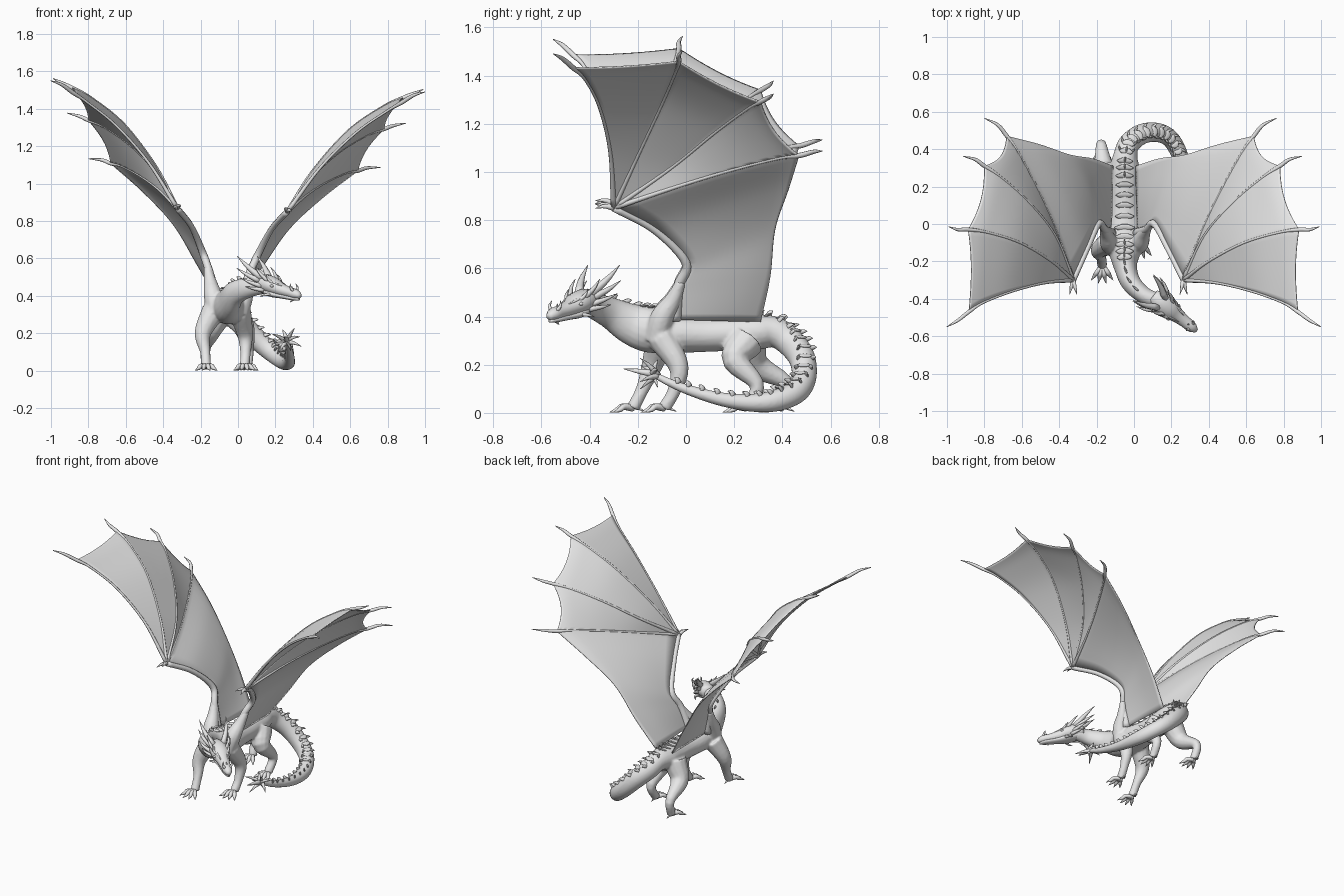
import bpy, bmesh, math
from mathutils import Vector

if "Cube" in bpy.data.objects:
    bpy.data.objects.remove(bpy.data.objects["Cube"])

GREY = (0.8, 0.8, 0.8, 1)
hide = bpy.data.materials.new("stone grey")
hide.use_nodes = True
hide.diffuse_color = GREY
hide.node_tree.nodes["Principled BSDF"].inputs["Base Color"].default_value = GREY
MID = -.05          # x of the body's centre line
UP = Vector((0, 0, 1))


def spline(pts, n):
    """Smooth curve through points of any dimension, n + 1 samples."""
    p = [Vector(q) for q in pts]
    p = [p[0] * 2 - p[1]] + p + [p[-1] * 2 - p[-2]]
    out = []
    for i in range(n + 1):
        u = i / n * (len(p) - 3)
        k = min(int(u), len(p) - 4)
        t = u - k
        a, b, c, d = p[k:k + 4]
        out.append((b * 2 + (c - a) * t + (a * 2 - b * 5 + c * 4 - d) * t ** 2
                    + (b * 3 - a - c * 3 + d) * t ** 3) * .5)
    return out


def frames(pts, n, ref=None):
    """Samples with position, side, up, tangent and the two radii."""
    s = spline(pts, n)
    pos = [Vector(q[:3]) for q in s]
    if ref is None:
        run = pos[-1] - pos[0]
        least = min(range(3), key=lambda j: abs(run[j]))
        ref = Vector([float(i == least) for i in range(3)])
    out = []
    for i, q in enumerate(s):
        t = (pos[min(i + 1, n)] - pos[max(i - 1, 0)]).normalized()
        side = t.cross(ref).normalized()
        out.append((pos[i], side, side.cross(t), t, max(q[3], .001), max(q[-1], .001)))
    return out


def loft(bm, pts, n=12, sides=10, ref=None):
    """Closed tube through stations (x, y, z, side radius[, up radius])."""
    rings = []
    for p, side, up, t, rs, ru in frames(pts, n, ref):
        ang = [math.tau * k / sides for k in range(sides)]
        rings.append([bm.verts.new(p + side * rs * math.cos(a) + up * ru * math.sin(a)) for a in ang])
    for a, b in zip(rings, rings[1:]):
        for k in range(sides):
            bm.faces.new((a[k], a[k - 1], b[k - 1], b[k]))
    bm.faces.new(rings[0])
    bm.faces.new(rings[-1][::-1])


def spike(bm, base, tip, r, bend=(0, 0, 0), thin=1, ref=None):
    """Curved, pointed horn or claw."""
    base, tip = Vector(base), Vector(tip)
    mid = (base + tip) / 2 + Vector(bend)
    loft(bm, [(*base, r * thin, r), (*mid, r * .65 * thin, r * .65), (*tip, .001, .001)], 5, 7, ref)


def make(name, bm):
    bmesh.ops.recalc_face_normals(bm, faces=bm.faces)
    me = bpy.data.meshes.new(name)
    bm.to_mesh(me)
    bm.free()
    me.materials.append(hide)
    me.shade_smooth()
    ob = bpy.data.objects.new(name, me)
    bpy.context.collection.objects.link(ob)
    return ob


def place(p, side):
    """Wing space to model space: mirrored, the pair leaning to the left."""
    x, y, z = p
    return Vector((MID + side * x + .045 * (z - .42), y, z - .03 * side * x))


# Neck, trunk and the tail curling round to the left
spine = [
    (.15, -.415, .455, .04, .042), (.06, -.385, .445, .045, .054), (-.015, -.315, .415, .053, .066),
    (-.045, -.23, .37, .062, .085), (MID, -.15, .345, .085, .095), (MID, -.05, .33, .095, .082),
    (MID, .08, .325, .082, .072), (MID, .2, .33, .08, .072), (MID, .3, .335, .08, .072),
    (-.045, .37, .335, .064, .064), (-.025, .43, .295, .058, .06), (.04, .48, .23, .055, .058),
    (.12, .49, .15, .052, .054), (.19, .46, .09, .048, .05), (.24, .38, .053, .045, .046),
    (.265, .28, .042, .039, .038), (.275, .15, .056, .03, .029), (.275, .02, .092, .023, .022),
    (.27, -.07, .127, .017, .017), (.26, -.14, .163, .013, .013)]
body = bmesh.new()
loft(body, spine, 120, 20, UP)

# Wing roots swelling into the shoulders
for s in (-1, 1):
    root = [(.12, -.02, .55, .02), (.1, -.055, .47, .035), (.082, -.1, .395, .05), (.06, -.125, .3, .05)]
    loft(body, [(*place(q[:3], s), q[3]) for q in root], 14, 12, Vector((1, 0, 0)))

# Legs: hip or shoulder, joint, ankle, foot
legs = {
    "left_front": [(.01, -.1, .31, .062), (.038, -.03, .19, .042), (.04, -.05, .09, .028), (.035, -.09, .02, .027)],
    "right_front": [(-.13, -.1, .32, .065), (-.188, -.14, .2, .045), (-.175, -.18, .1, .028), (-.17, -.22, .02, .027)],
    "left_hind": [(-.01, .25, .3, .078), (.035, .205, .22, .056), (.055, .295, .115, .031), (.05, .25, .02, .027)],
    "right_hind": [(-.1, .26, .31, .075), (-.155, .29, .2, .056), (-.175, .42, .12, .03), (-.17, .4, .02, .027)]}
for name, leg in legs.items():
    loft(body, leg, 14, 12, Vector((1, 0, 0)))
    x, y, z, r = leg[-1]
    toes = bmesh.new()
    for k in range(4):
        a = (k - 1.5) * .42
        d = Vector((math.sin(a), -math.cos(a), 0))
        p = Vector((x, y, z))
        loft(toes, [(*p, .015), (*(p + d * .045 + UP * .006), .013), (*(p + d * .065 - UP * .006), .011),
                    (*(p + d * .1 - UP * .018), .001)], 9, 8)
    # Dew claw at the heel
    spike(toes, (x, y, .03), (x, y + .05, .006), .01)
    make(name + "_toes", toes)

# Blend trunk, wing roots and legs into one skin
skin = make("body", body)
mod = skin.modifiers.new("blend", "REMESH")
mod.mode, mod.voxel_size, mod.use_smooth_shade = "VOXEL", .007, True
mod = skin.modifiers.new("soften", "SMOOTH")
mod.factor, mod.iterations = .5, 5

# Back armour: neck spines, overlapping plates, paired teeth on the tail
rows = frames(spine, 120, UP)
spines = bmesh.new()
for i in range(9, 114, 3):
    p, side, up, t, rs, ru = rows[i]
    if i < 28 or 46 < i < 58:
        spike(spines, p + up * ru * .85, p + up * (ru + .018) + t * .024, .016, up * .006, .45, up)
    if 20 < i < 90:
        loft(spines, [(*(p + up * (ru - .006) - t * .014), rs * .4, .003),
                      (*(p + up * (ru - .001)), rs * .6, .006),
                      (*(p + up * (ru + .006) + t * .016), rs * .2, .002)], 5, 10, UP)
    if i > 54:
        for s in (-1, 1):
            out = up * .85 + side * s * .5
            h = .024 if i < 90 else .014
            spike(spines, p + out * ru * .85, p + out * (ru + h) + t * .024, .014, out * .006, .5, up)
make("back_spines", spines)

# Star of spikes at the tail tip
star = bmesh.new()
tip = Vector(spine[-1][:3])
for k in range(8):
    a = math.tau * k / 8 + .3
    odd = k % 2
    out = Vector((math.cos(a), -.55 if odd else .3, math.sin(a) * .8))
    spike(star, tip + Vector((0, .025 * odd, -.01 * odd)), tip + out * (.09 if odd else .075), .014, UP * .006)
spike(star, tip, tip + Vector((-.01, -.12, .02)), .016)
make("tail_star", star)

# Head, built along its own forward, left and up directions
F = Vector((.77, -.62, -.26))
L = Vector((.63, .78, 0))
CENTRE = Vector((.14, -.415, .468))


def at(f, l, u):
    return CENTRE + F * f + L * l + UP * u


def head_loft(bm, rows, n=16):
    loft(bm, [(*at(f, 0, u), rs, ru) for f, u, rs, ru in rows], n, 14, UP)


head = bmesh.new()
head_loft(head, [(-.05, -.01, .036, .036), (0, 0, .056, .048), (.06, .002, .058, .046), (.11, -.004, .042, .036),
                 (.17, -.004, .032, .028), (.22, -.002, .029, .026), (.25, -.006, .012, .012)])
make("head", head)
jaw = bmesh.new()
head_loft(jaw, [(-.03, -.028, .032, .022), (.05, -.038, .046, .022), (.12, -.036, .032, .015),
                (.2, -.028, .025, .012), (.24, -.024, .01, .007)])
make("lower_jaw", jaw)

horns = bmesh.new()
eyes = bmesh.new()
for s in (-1, 1):
    # base forward/left/up, tip forward/left/up, radius
    for bf, bl, bu, tf, tl, tu, r in (
            (.01, .03, .028, -.12, .085, .115, .02), (.0, .04, .012, -.12, .09, .05, .016),
            (.02, .042, -.012, -.085, .1, .005, .014), (.03, .04, -.03, -.06, .085, -.035, .013),
            (.06, .036, .025, -.01, .065, .085, .013), (.09, .03, .018, .05, .05, .06, .01),
            (.07, .035, -.04, .02, .06, -.065, .009), (.215, .016, .012, .2, .022, .05, .009)):
        spike(horns, at(bf, s * bl, bu), at(tf, s * tl, tu), r, L * s * .01)
    # Brow ridge and eye
    spike(horns, at(.04, s * .042, .032), at(.15, s * .02, .02), .012)
    e = at(.09, s * .046, .008)
    loft(eyes, [(*(e - F * .012), .002), (*e, .008), (*(e + F * .012), .002)], 6, 8)
spike(horns, at(.2, 0, .012), at(.19, 0, .035), .008)
spike(horns, at(.2, 0, -.035), at(.18, 0, -.055), .008)
make("horns", horns)
make("eyes", eyes)

# Wing fingers from the wrist out; the last two stations form the claw
wrist = (.295, -.3, .86)
fingers = [
    [wrist, (.46, -.315, 1.1), (.64, -.36, 1.29), (.8, -.42, 1.41), (.88, -.47, 1.46), (.94, -.515, 1.5), (1, -.55, 1.52)],
    [wrist, (.42, -.2, 1.08), (.6, -.1, 1.3), (.78, -.045, 1.435), (.885, -.03, 1.485), (.94, -.03, 1.51), (.99, -.015, 1.533)],
    [wrist, (.4, -.06, 1.03), (.55, .12, 1.18), (.7, .25, 1.28), (.79, .31, 1.315), (.84, .345, 1.335), (.905, .362, 1.35)],
    [wrist, (.39, -.04, .95), (.49, .18, 1.02), (.6, .385, 1.075), (.66, .47, 1.088), (.71, .53, 1.105), (.78, .565, 1.11)]]
arm = [wrist, (.215, -.13, .765), (.15, 0, .63), (.11, -.03, .53), (.07, -.05, .39)]
trailing = [fingers[3][4], (.48, .425, .94), (.31, .37, .77), (.18, .35, .57), (.06, .31, .38)]
STEP = 6            # samples between finger stations


def wing(side, prefix):
    def bone(bm, pts, radii):
        loft(bm, [(*place(p, side), r) for p, r in zip(pts, radii)], STEP * (len(pts) - 1), 8)

    def sheet(bm, rows):
        grid = [[bm.verts.new(place(p, side)) for p in row] for row in rows]
        for a, b in zip(grid, grid[1:]):
            for k in range(len(a) - 1):
                bm.faces.new((a[k], a[k + 1], b[k + 1], b[k]))

    bones = bmesh.new()
    for f in fingers:
        bone(bones, f, (.012, .008, .007, .007, .011, .009, .002))
    bone(bones, arm, (.016, .016, .02, .022, .03))
    for dx, dz in ((-.02, .012), (.02, -.002)):
        spike(bones, place(wrist, side), place((.295 + dx, -.378, .86 + dz), side), .014, UP * .008)
    make(prefix + "_wing_bones", bones)

    # Skin between fingers, with a scalloped outer edge
    skin = bmesh.new()
    n, m = STEP * 4, 12
    curves = [spline(f, STEP * 6)[:n + 1] for f in fingers]
    for a, b, dip in zip(curves, curves[1:], (.05, .08, .11)):
        rows = []
        for j in range(m + 1):
            s = j / m
            reach = 1 - dip * 4 * s * (1 - s)
            line = [p.lerp(q, s) for p, q in zip(a, b)]
            cuts = [(min(int(k * reach), n - 1), k * reach) for k in range(n + 1)]
            rows.append([line[i].lerp(line[i + 1], u - i) for i, u in cuts])
        sheet(skin, rows)
    # Inner skin from arm to trailing edge, following the last finger
    edge = curves[3][::2]
    rows = []
    for i, (a, b) in enumerate(zip(spline(arm, n), spline(trailing, n))):
        rows.append([a.lerp(b, j / m) + (edge[j] - edge[0].lerp(edge[m], j / m)) * (1 - i / n)
                     for j in range(m + 1)])
    sheet(skin, rows)
    bmesh.ops.remove_doubles(skin, verts=skin.verts, dist=.0005)
    ob = make(prefix + "_wing_skin", skin)
    mod = ob.modifiers.new("thickness", "SOLIDIFY")
    mod.thickness, mod.offset = .006, 0


wing(1, "left")
wing(-1, "right")
